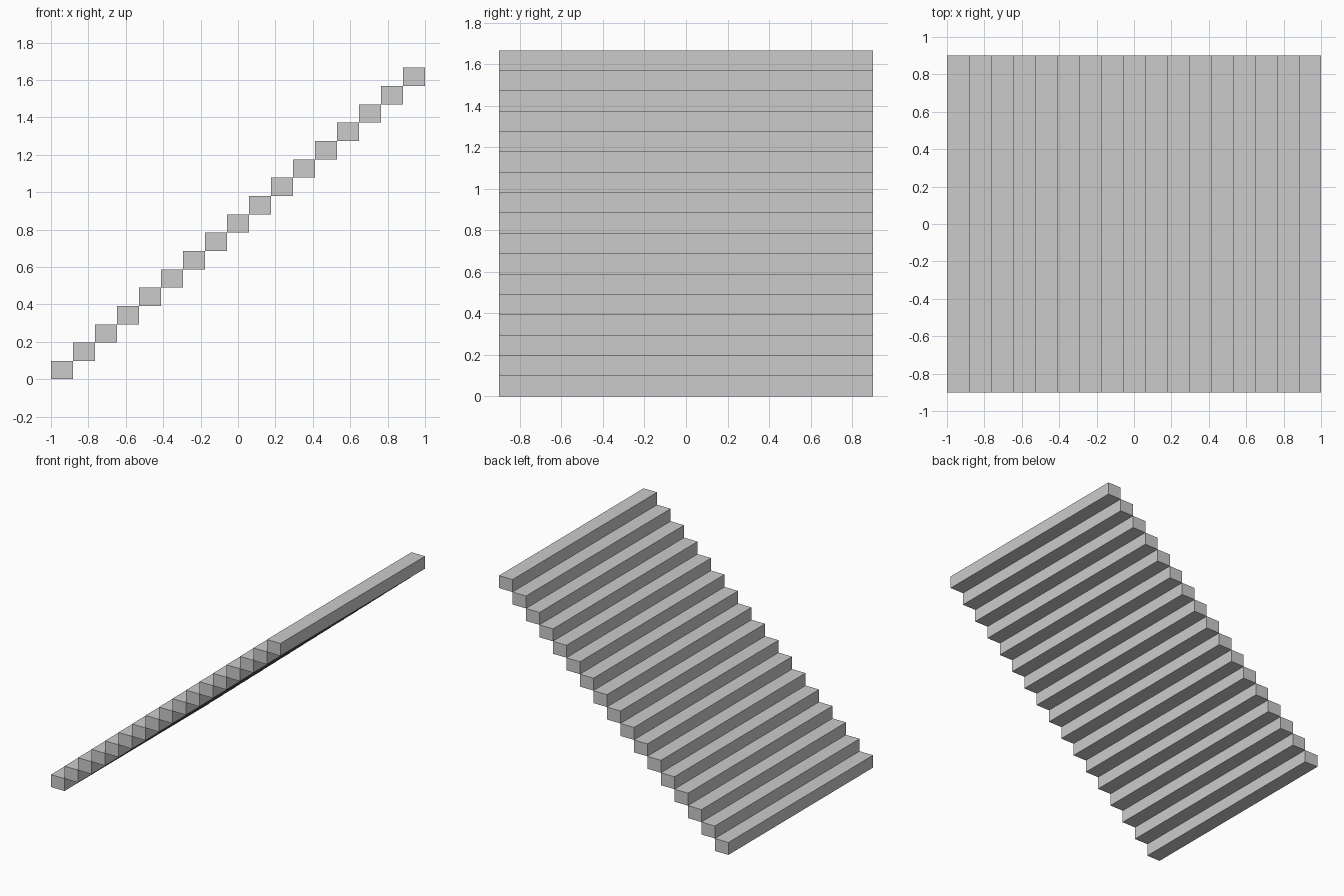
import bpy

if "Cube" in bpy.data.objects:
    bpy.data.objects.remove(bpy.data.objects["Cube"])

STEPS = 17
RUN = 2.0 / STEPS      # tread depth along x
RISE = 1.666 / STEPS   # height of each step
WIDTH = 1.8            # stair width along y


def add_step(i):
    # one solid block, touching its neighbours only along an edge
    x = -1 + RUN * (i + 0.5)
    z = RISE * (i + 0.5)
    bpy.ops.mesh.primitive_cube_add(size=1, location=(x, 0, z))
    step = bpy.context.object
    step.name = f"step_{i + 1:02d}"
    step.scale = (RUN, WIDTH, RISE)
    bpy.ops.object.transform_apply(location=False, rotation=False, scale=True)


# flight of floating steps rising towards +x
for i in range(STEPS):
    add_step(i)
